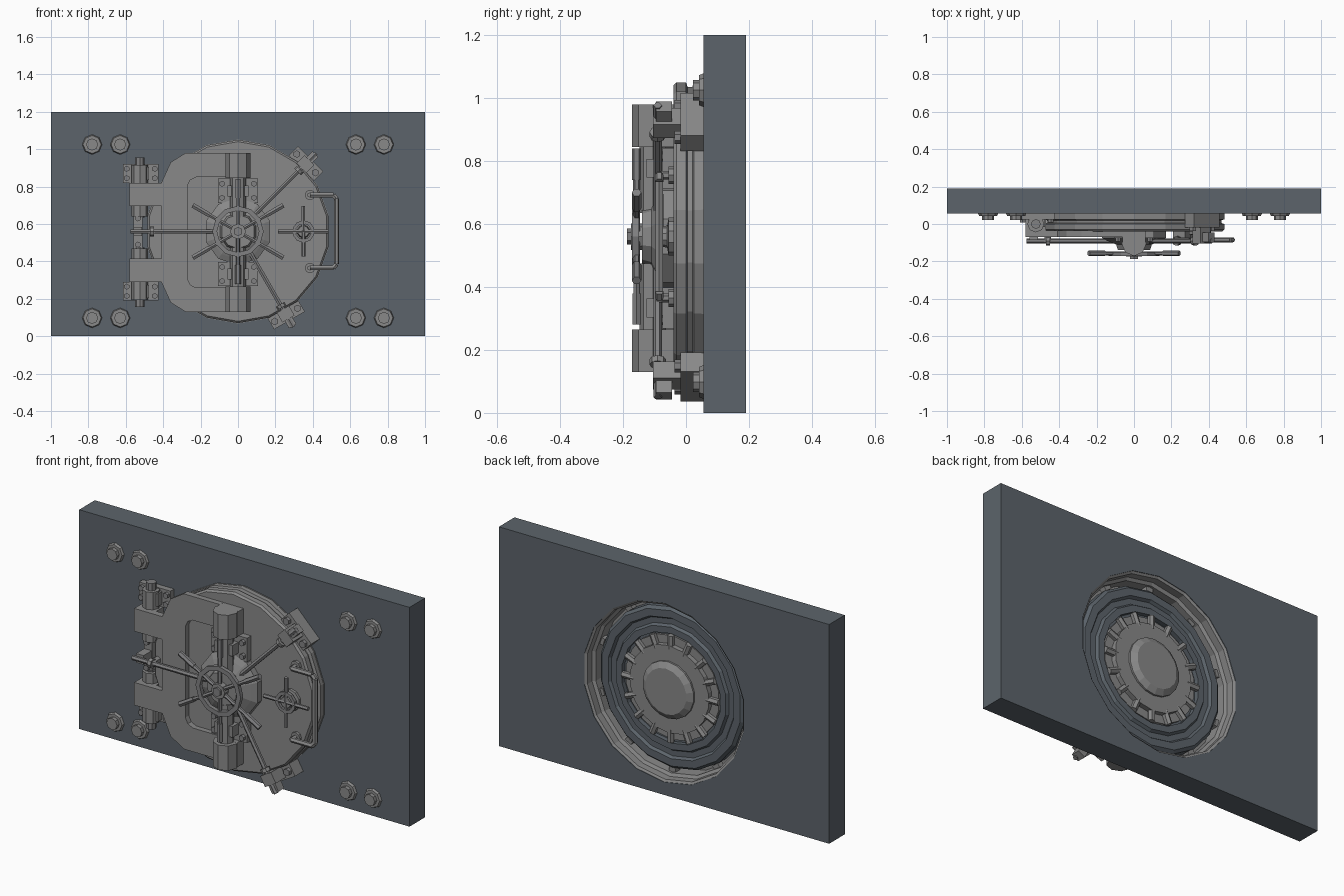
import bpy, bmesh, math
from mathutils import Vector, Matrix

if "Cube" in bpy.data.objects:
    bpy.data.objects.remove(bpy.data.objects["Cube"])

CZ = 0.56  # height of the door centre


def mat(name, r, g, b):
    m = bpy.data.materials.new(name)
    m.diffuse_color = (r, g, b, 1)
    m.use_nodes = True
    m.node_tree.nodes["Principled BSDF"].inputs["Base Color"].default_value = m.diffuse_color
    return m


WALL = mat("blue_grey_wall", 0.107, 0.127, 0.147)
STEEL = mat("light_steel", 0.25, 0.25, 0.25)
HARD = mat("hardware_steel", 0.22, 0.22, 0.225)


def finish(name, bm, m):
    bmesh.ops.recalc_face_normals(bm, faces=bm.faces)
    me = bpy.data.meshes.new(name)
    bm.to_mesh(me)
    bm.free()
    me.materials.append(m)
    ob = bpy.data.objects.new(name, me)
    bpy.context.collection.objects.link(ob)
    return ob


def box(name, c, size, m=STEEL, a=0.0):
    """Box turned by angle a (degrees) in the front plane."""
    bm = bmesh.new()
    bmesh.ops.create_cube(bm, size=1)
    M = Matrix.Translation(c) @ Matrix.Rotation(-math.radians(a), 4, 'Y') @ Matrix.Diagonal((*size, 1))
    bmesh.ops.transform(bm, matrix=M, verts=bm.verts)
    return finish(name, bm, m)


def rod(name, p, q, r, n=8, m=STEEL, r2=None):
    p, q = Vector(p), Vector(q)
    bm = bmesh.new()
    bmesh.ops.create_cone(bm, cap_ends=True, segments=n, radius1=r, radius2=r if r2 is None else r2,
                          depth=(q - p).length)
    M = Matrix.Translation((p + q) / 2) @ Vector((0, 0, 1)).rotation_difference(q - p).to_matrix().to_4x4()
    bmesh.ops.transform(bm, matrix=M, verts=bm.verts)
    return finish(name, bm, m)


def lathe(name, prof, n, m=STEEL, x=0.0, closed=False):
    """Turn (radius, y) points about the y axis; open profiles get end caps."""
    bm = bmesh.new()
    rings = []
    for r, y in prof:
        ang = [math.pi / 2 + 2 * math.pi * k / n for k in range(n)]
        rings.append([bm.verts.new((x + r * math.cos(t), y, CZ + r * math.sin(t))) for t in ang])
    pairs = list(zip(rings, rings[1:])) + ([(rings[-1], rings[0])] if closed else [])
    for A, B in pairs:
        for k in range(n):
            bm.faces.new((A[k], A[(k + 1) % n], B[(k + 1) % n], B[k]))
    if not closed:
        bm.faces.new(rings[0])
        bm.faces.new(rings[-1])
    return finish(name, bm, m)


def plate(name, loops, y0, y1, m):
    """Flat outline (x, z) with optional holes, given thickness in y."""
    bm = bmesh.new()
    edges = []
    for loop in loops:
        vs = [bm.verts.new((x, y0, z)) for x, z in loop]
        edges += [bm.edges.new((vs[i - 1], vs[i])) for i in range(len(vs))]
    bmesh.ops.triangle_fill(bm, use_beauty=True, edges=edges)
    ext = bmesh.ops.extrude_face_region(bm, geom=bm.faces[:])
    bmesh.ops.translate(bm, vec=(0, y1 - y0, 0),
                        verts=[v for v in ext["geom"] if isinstance(v, bmesh.types.BMVert)])
    return finish(name, bm, m)


def polar(r, deg, y):
    t = math.radians(deg)
    return (r * math.cos(t), y, CZ + r * math.sin(t))


def bolt(name, x, z, y, r=0.016, h=0.018):
    rod(name, (x, y, z), (x, y - h, z), r, 6, HARD)


# wall with round opening
circle = [(p[0], p[2]) for p in (polar(0.49, 90 + 20 * k, 0) for k in range(18))]
plate("wall", [[(-1, 0), (1, 0), (1, 1.2), (-1, 1.2)], circle], 0.055, 0.19, WALL)
lathe("opening_liner", [(0.492, 0.188), (0.478, 0.18), (0.478, 0.14), (0.462, 0.13), (0.462, 0.05), (0.492, 0.05)],
      18, STEEL, closed=True)

# corner anchor bolts
for x in (-0.78, -0.63, 0.63, 0.78):
    for z in (0.098, 1.025):
        rod("anchor_washer", (x, 0.057, z), (x, 0.042, z), 0.054, 8, STEEL, 0.048)
        rod("anchor_bolt", (x, 0.042, z), (x, 0.022, z), 0.032, 8)

# door disc and stepped frame ring
lathe("frame_ring", [(0.44, 0.057), (0.49, 0.057), (0.49, 0.025), (0.475, 0.02), (0.475, 0.0), (0.44, 0.0)],
      18, closed=True)
lathe("door_disc", [(0.46, 0.01), (0.49, 0.0), (0.49, -0.03), (0.48, -0.04)], 18)

# plug on the back of the door
lathe("door_plug", [(0.44, 0.0), (0.44, 0.115), (0.425, 0.13), (0.385, 0.13), (0.375, 0.115), (0.345, 0.115),
                    (0.335, 0.13), (0.30, 0.13), (0.30, 0.105)], 18, WALL)
lathe("plug_cap", [(0.285, 0.10), (0.285, 0.118), (0.24, 0.118), (0.24, 0.145)], 18)
lathe("plug_boss", [(0.155, 0.14), (0.155, 0.155), (0.125, 0.175)], 18)
for k in range(16):
    rod("locking_bolt", polar(0.22, 22.5 * k, 0.13), polar(0.292, 22.5 * k, 0.13), 0.018, 6)
for k in range(10):
    box("edge_pin", polar(0.452, 36 * k + 18, 0.10), (0.03, 0.035, 0.04), STEEL, 36 * k + 18)

# C-shaped hinge plate
half = [(-0.06, 0.425), (-0.28, 0.425), (-0.36, 0.375), (-0.41, 0.265), (-0.58, 0.265), (-0.58, 0.14), (-0.41, 0.14)]
inner = [(-0.27, 0.25), (-0.255, 0.28), (-0.225, 0.295), (-0.06, 0.295)]
outline = ([(x, 0.555 + z) for x, z in half] + [(x, 0.555 - z) for x, z in reversed(half)]
           + [(x, 0.555 - z) for x, z in reversed(inner)] + [(x, 0.555 + z) for x, z in inner])
plate("hinge_plate", [outline], -0.07, -0.035, STEEL)

# hinges
for s in (1, -1):
    zz = lambda d: 0.555 + s * d
    box("hinge_knuckle", (-0.525, -0.012, zz(0.2025)), (0.11, 0.09, 0.125))
    rod("hinge_barrel", (-0.525, 0.0, zz(0.085)), (-0.525, 0.0, zz(0.36)), 0.045, 8)
    rod("hinge_pin", (-0.525, 0.0, zz(0.08)), (-0.525, 0.0, zz(0.40)), 0.026, 8, HARD)
    box("hinge_bracket", (-0.52, 0.04, zz(0.315)), (0.19, 0.034, 0.10))
    box("hinge_bracket_ear", (-0.52, 0.01, zz(0.315)), (0.09, 0.05, 0.07))
    for x in (-0.595, -0.445):
        for d in (0.29, 0.34):
            bolt("hinge_bolt", x, zz(d), 0.025)
box("latch_bracket", (-0.535, 0.02, 0.56), (0.05, 0.07, 0.19))
box("latch_block", (-0.535, -0.045, 0.56), (0.045, 0.08, 0.05))
for d in (-0.07, 0.07):
    bolt("latch_bolt", -0.535, 0.56 + d, -0.015)

# vertical shaft sleeves and bearing pads
for s in (1, -1):
    zz = lambda d: 0.555 + s * d
    rod("shaft_sleeve", (0, -0.105, zz(0.29)), (0, -0.105, zz(0.425)), 0.066, 8)
    box("sleeve_foot", (0, -0.065, zz(0.357)), (0.122, 0.06, 0.135))
    rod("shaft", (0, -0.105, zz(0.08)), (0, -0.105, zz(0.30)), 0.042, 8)
    box("bearing_pad", (0, -0.055, zz(0.222)), (0.215, 0.04, 0.13))
    box("bearing_block", (0, -0.09, zz(0.222)), (0.11, 0.07, 0.06))
    for x in (-0.085, 0.085):
        for d in (0.185, 0.26):
            bolt("bearing_bolt", x, zz(d), -0.075)

# gear housing and main wheel
lathe("gear_housing", [(0.18, -0.035), (0.18, -0.075), (0.15, -0.09), (0.10, -0.11), (0.09, -0.14)], 10)
lathe("wheel_ring", [(0.137, -0.15), (0.137, -0.172), (0.112, -0.172), (0.112, -0.15)], 12, HARD, closed=True)
rod("wheel_hub", (0, -0.13, CZ), (0, -0.175, CZ), 0.042, 8)
rod("wheel_nut", (0, -0.175, CZ), (0, -0.187, CZ), 0.025, 6, HARD)
for k in range(6):
    a = 30 + 60 * k
    rod("wheel_spoke", polar(0.03, a, -0.157), polar(0.2, a, -0.157), 0.011, 6, HARD)
    rod("wheel_grip", polar(0.18, a, -0.157), polar(0.28, a, -0.157), 0.015, 6, HARD)

# three latch rods
for a, end in ((180, 0.575), (45, 0.59), (-60, 0.59)):
    rod("latch_rod", polar(0.1, a, -0.09), polar(end, a, -0.09), 0.013, 6, HARD)
    rod("rod_collar", polar(0.45, a, -0.09), polar(0.47, a, -0.09), 0.026, 8)
rod("rod_guide", (-0.46, -0.03, CZ), (-0.46, -0.10, CZ), 0.02, 6)

# clamps on the door rim
for a in (45, -60):
    box("clamp_base", polar(0.515, a, 0.02), (0.07, 0.075, 0.19), STEEL, a)
    box("clamp_block", polar(0.51, a, -0.025), (0.06, 0.16, 0.075), STEEL, a)
    box("clamp_tongue", polar(0.555, a, -0.07), (0.06, 0.05, 0.045), STEEL, a)
    t = math.radians(a)
    for d in (-0.07, 0.07):
        c = Vector(polar(0.515, a, 0)) + d * Vector((-math.sin(t), 0, math.cos(t)))
        bolt("clamp_bolt", c.x, c.z, -0.017, 0.02, 0.02)

# small cross handle
lathe("small_base", [(0.06, -0.035), (0.06, -0.055), (0.035, -0.06), (0.03, -0.09)], 10, STEEL, 0.35)
lathe("small_ring", [(0.06, -0.075), (0.06, -0.092), (0.042, -0.092), (0.042, -0.075)], 10, HARD, 0.35, True)
for dx, dz in ((1, 0), (-1, 0), (0, 1), (0, -1)):
    rod("small_spoke", (0.35, -0.083, CZ), (0.35 + 0.135 * dx, -0.083, CZ + 0.135 * dz), 0.011, 6, HARD)

# pull handle
path = [(0.385, -0.03, 0.755), (0.385, -0.085, 0.755), (0.51, -0.085, 0.755), (0.527, -0.085, 0.735)]
path += [(x, y, 1.12 - z) for x, y, z in reversed(path)]
for p, q in zip(path, path[1:]):
    rod("pull_handle", p, q, 0.014, 6)
for z in (0.755, 0.365):
    rod("handle_foot", (0.385, -0.035, z), (0.385, -0.055, z), 0.028, 8)
